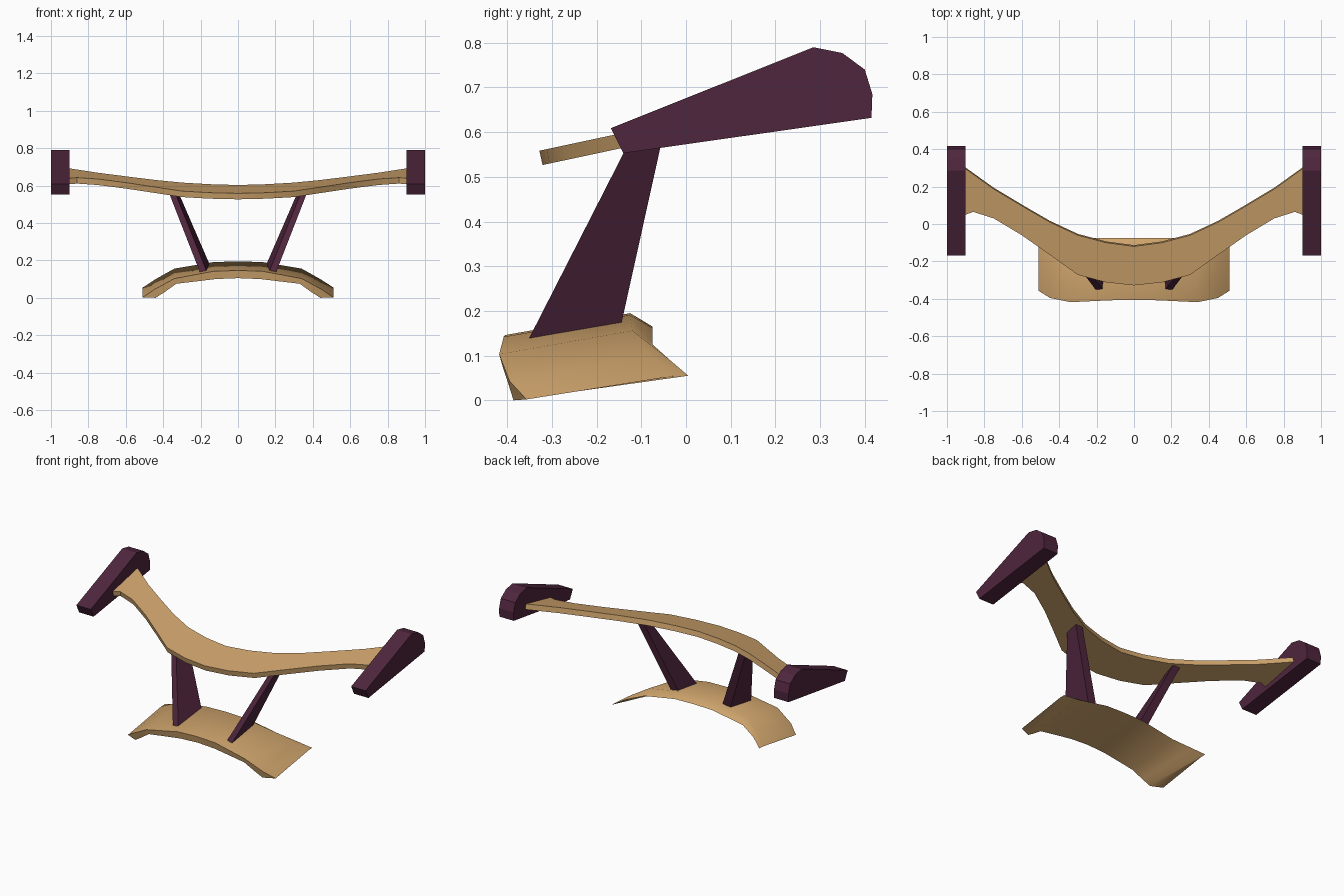
import bpy, bmesh, math

if "Cube" in bpy.data.objects:
    bpy.data.objects.remove(bpy.data.objects["Cube"])


def material(name, rgb):
    m = bpy.data.materials.new(name)
    m.diffuse_color = (*rgb, 1)
    m.use_nodes = True
    m.node_tree.nodes["Principled BSDF"].inputs["Base Color"].default_value = m.diffuse_color
    return m


TAN = material("warm tan", (0.62, 0.37, 0.15))
PLUM = material("dark plum", (0.078, 0.019, 0.047))


def loft(name, sections, mat, smooth=None):
    """Join equal-length closed sections into a capped solid."""
    bm = bmesh.new()
    rings = [[bm.verts.new(p) for p in s] for s in sections]
    n = len(rings[0])
    for a, b in zip(rings, rings[1:]):
        for i in range(n):
            j = (i + 1) % n
            bm.faces.new((a[i], a[j], b[j], b[i]))
    bm.faces.new(rings[0][::-1])
    bm.faces.new(rings[-1])
    bmesh.ops.recalc_face_normals(bm, faces=bm.faces)
    me = bpy.data.meshes.new(name)
    bm.to_mesh(me)
    bm.free()
    me.materials.append(mat)
    ob = bpy.data.objects.new(name, me)
    bpy.context.collection.objects.link(ob)
    if smooth:
        bpy.ops.object.select_all(action='DESELECT')
        ob.select_set(True)
        bpy.context.view_layer.objects.active = ob
        bpy.ops.object.shade_smooth_by_angle(angle=math.radians(smooth))
    return ob


def mirrored(points):
    """Half outline starting at x = 0 -> full run from -x to +x."""
    return [(-p[0], *p[1:]) for p in points[:0:-1]] + points


# Upper wing: flat swept plan, tilted up towards the back
front = [(0, -.328), (.15, -.312), (.30, -.272), (.45, -.165), (.60, -.06),
         (.75, .03), (.86, .065), (.91, .046)]
back = [(0, -.12), (.15, -.10), (.30, -.06), (.45, .01), (.60, .097),
        (.75, .187), (.91, .302)]
plan = mirrored(front) + mirrored(back)[::-1]
top = [(x, y, .558 + .214 * (y + .33)) for x, y in plan]
bottom = [(x, y + .007, z - .032) for x, y, z in top]
loft("upper_wing", [top, bottom], TAN, 30)

# Lower wing: arched, wedge-shaped section (front top, ridge, back, front bottom)
half = [
    [(0, -.405, .146), (0, -.125, .195), (0, -.075, .165), (0, -.398, .105)],
    [(.13, -.408, .142), (.13, -.125, .191), (.13, -.075, .162), (.12, -.40, .10)],
    [(.34, -.418, .103), (.34, -.12, .156), (.34, -.075, .125), (.33, -.41, .075)],
    [(.45, -.395, .043), (.44, -.08, .10), (.44, -.037, .091), (.39, -.396, .032)],
    [(.51, -.357, .002), (.51, -.03, .054), (.51, .005, .055), (.44, -.386, 0)],
]
lower = [[(-x, y, z) for x, y, z in s] for s in half[:0:-1]] + half
loft("lower_wing", lower, TAN, 50)

# Side parts, built for each side
plate = [(-.168, .609), (.285, .79), (.35, .777), (.40, .74),
         (.417, .685), (.415, .632), (-.14, .553)]
strut = [
    # foot: outer front, inner front, inner back, outer back
    [(.203, -.353, .135), (.165, -.353, .135), (.148, -.145, .170), (.205, -.145, .170)],
    [(.375, -.128, .576), (.342, -.128, .576), (.330, -.052, .590), (.378, -.052, .590)],
]
for side, s in (("left", -1), ("right", 1)):
    loft(f"{side}_end_plate",
         [[(s * x, y, z) for y, z in plate] for x in (.90, 1.0)], PLUM)
    loft(f"{side}_strut",
         [[(s * x, y, z) for x, y, z in ring] for ring in strut], PLUM)
